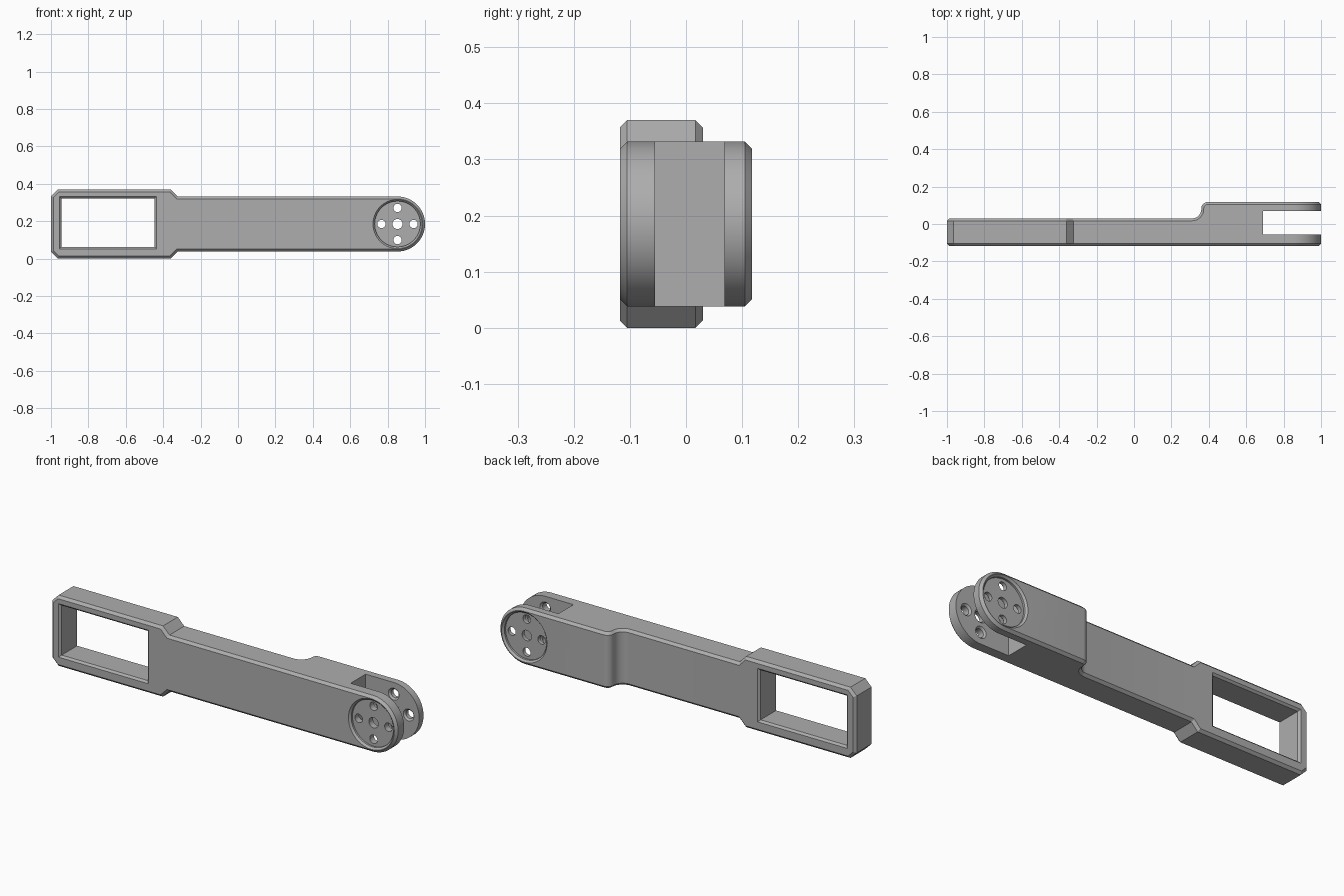
import bpy, bmesh, math
from mathutils import Vector

if "Cube" in bpy.data.objects:
    bpy.data.objects.remove(bpy.data.objects["Cube"])

MID = 0.185            # height of the centre line
FRONT, THIN, THICK = -0.118, 0.03, 0.118
C = 0.013              # edge chamfer
R = 0.147              # round end radius
PIVOT = 1 - R

grey = bpy.data.materials.new("mid grey")
grey.use_nodes = True
colour = (0.42, 0.42, 0.42, 1)
grey.diffuse_color = colour
grey.node_tree.nodes["Principled BSDF"].inputs["Base Color"].default_value = colour


def loft(name, rings, caps):
    """Skin a list of equal rings; caps lists the index tuples closing each end."""
    bm = bmesh.new()
    vs = [[bm.verts.new(p) for p in ring] for ring in rings]
    n = len(rings[0])
    for a, b in zip(vs, vs[1:]):
        for i in range(n):
            j = (i + 1) % n
            bm.faces.new((a[i], a[j], b[j], b[i]))
    for ring in (vs[0], vs[-1]):
        for cap in caps:
            bm.faces.new([ring[i] for i in cap])
    bmesh.ops.recalc_face_normals(bm, faces=bm.faces)
    mesh = bpy.data.meshes.new(name)
    bm.to_mesh(mesh)
    bm.free()
    mesh.materials.append(grey)
    ob = bpy.data.objects.new(name, mesh)
    bpy.context.collection.objects.link(ob)
    return ob


def turned(name, x, z, profile, sides):
    """Round cutter along y from (y, radius) pairs."""
    rings = [[(x + r * math.cos(math.tau * i / sides), y,
               z + r * math.sin(math.tau * i / sides)) for i in range(sides)]
             for y, r in profile]
    return loft(name, rings, [range(sides)])


def block(name, x0, x1, z0, z1, profile):
    """Rectangular cutter along y from (y, growth) pairs."""
    rings = [[(x0 - g, y, z0 - g), (x1 + g, y, z0 - g),
              (x1 + g, y, z1 + g), (x0 - g, y, z1 + g)] for y, g in profile]
    return loft(name, rings, [range(4)])


def cut(target, cutter):
    mod = target.modifiers.new(cutter.name, "BOOLEAN")
    mod.operation, mod.solver, mod.object = "DIFFERENCE", "EXACT", cutter
    bpy.ops.object.select_all(action="DESELECT")
    bpy.context.view_layer.objects.active = target
    target.select_set(True)
    bpy.ops.object.modifier_apply(modifier=mod.name)
    bpy.data.objects.remove(cutter)


# Back curve of the step: a concave fillet followed by a convex one
step = []
for cx, cy, r, sign in ((0.31, 0.08, 0.05, -1), (0.395, 0.083, 0.035, 1)):
    for i in range(9):
        t = math.pi / 2 * i / 8
        if sign < 0:
            n = Vector((-math.sin(t), math.cos(t)))
        else:
            n = Vector((-math.cos(t), math.sin(t)))
        step.append((Vector((cx, cy)) + sign * r * n, n))

# Upper half of the front outline: (x, half height, back depth or step point)
outline = [(-1, 0.149, THIN), (-0.964, MID, THIN), (-0.36, MID, THIN), (-0.323, R, THIN)]
for i, point in enumerate(step):
    outline.append((0.31 + 0.085 * i / (len(step) - 1), R, point))
SEG = 28
for i in range(SEG):
    t = math.pi / 2 * (1 - i / (SEG - 0.5))
    outline.append((PIVOT + R * math.cos(t), R * math.sin(t), THICK))

# Inset every outline corner and build chamfered eight-sided sections
pts = [Vector(o[:2]) for o in outline]
mirror = lambda p: Vector((p.x, -p.y))
chain = [mirror(pts[0])] + pts + [mirror(pts[-1])]
sections = []
for i, (x, h, back) in enumerate(outline):
    d0 = (chain[i + 1] - chain[i]).normalized()
    d1 = (chain[i + 2] - chain[i + 1]).normalized()
    n0, n1 = Vector((d0.y, -d0.x)), Vector((d1.y, -d1.x))
    inner = pts[i] + (n0 + n1) * C / (1 + n0.dot(n1))
    if isinstance(back, tuple):
        p, n = back
        q = p - C * n
    else:
        p, q = Vector((inner.x, back)), Vector((x, back - C))
    half = [(inner.x, FRONT, inner.y), (x, FRONT + C, h), (q.x, q.y, h), (p.x, p.y, inner.y)]
    sections.append([(a, b, MID + c) for a, b, c in half]
                    + [(a, b, MID - c) for a, b, c in reversed(half)])
arm = loft("arm_body", sections, [(0, 1, 6, 7), (1, 2, 5, 6), (2, 3, 4, 5)])

# Rectangular window with chamfered rims
cut(arm, block("window_cutter", -0.945, -0.446, 0.062, 0.322,
               [(FRONT - 0.02, 0.03), (FRONT + 0.01, 0), (THIN - 0.01, 0), (THIN + 0.02, 0.03)]))

# Fork slot
cut(arm, block("fork_slot_cutter", 0.69, 1.2, -0.2, 0.6, [(-0.055, 0), (0.069, 0)]))

# Shallow round recess on both outer fork faces
for s in (-1, 1):
    cut(arm, turned("recess_cutter", PIVOT, MID,
                    [(s * 0.138, 0.15), (s * 0.108, 0.122), (s * 0.098, 0.122)], 64))

# Centre hole and four holes around it, countersunk inside the slot
holes = [(0, 0, 0.027)] + [(0.086 * math.cos(a), 0.086 * math.sin(a), 0.022)
                           for a in (math.pi / 2 * k for k in range(4))]
for dx, dz, r in holes:
    cut(arm, turned("hole_cutter", PIVOT + dx, MID + dz,
                    [(-0.2, r), (-0.064, r), (-0.053, r + 0.011),
                     (0.067, r + 0.011), (0.078, r), (0.2, r)], 28))

bpy.ops.object.shade_smooth_by_angle(angle=math.radians(30))
